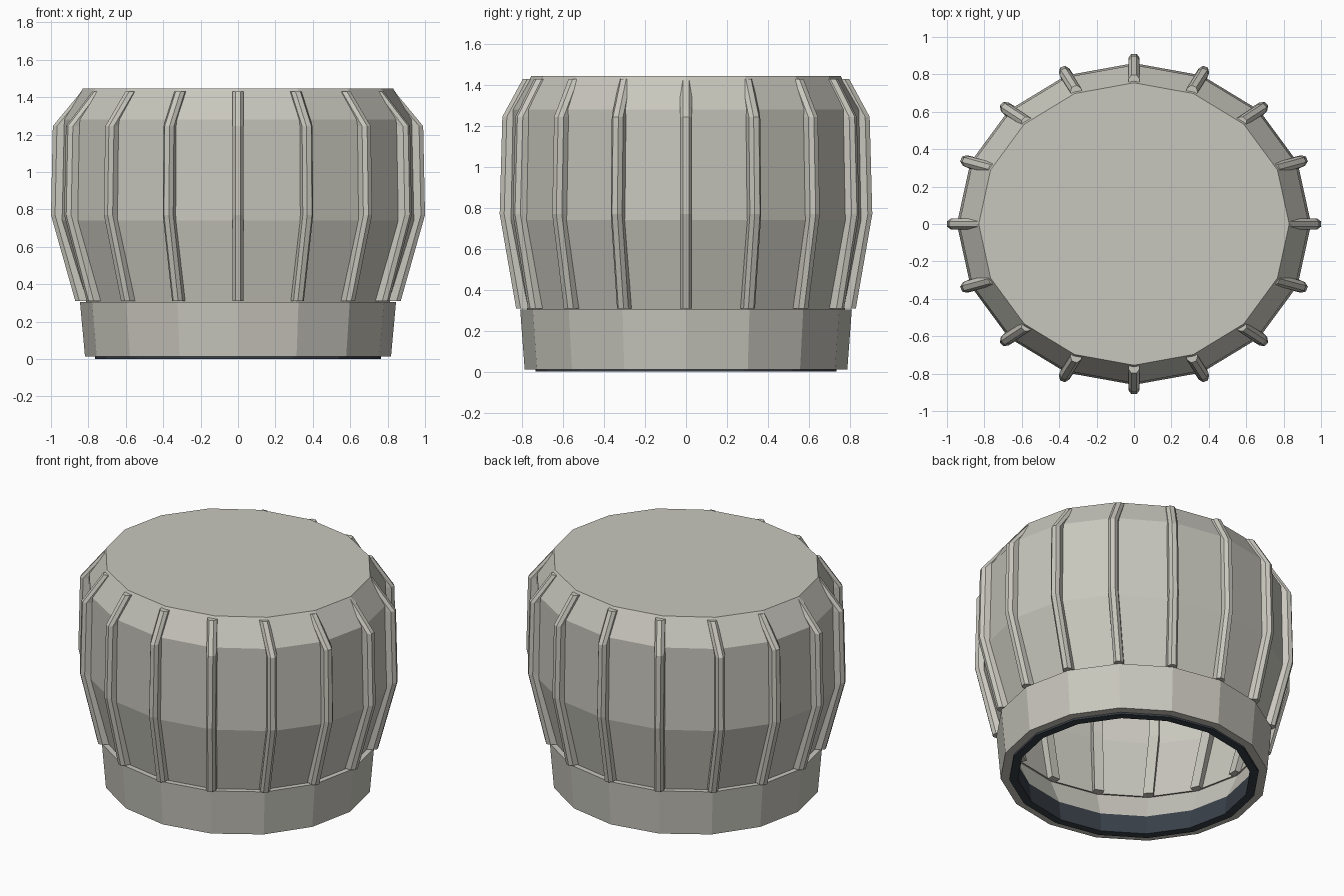
import bpy, bmesh
from math import cos, sin, pi

SIDES = 16

cube = bpy.data.objects.get("Cube")
if cube:
    bpy.data.objects.remove(cube, do_unlink=True)


def material(name, color):
    m = bpy.data.materials.new(name)
    m.use_nodes = True
    m.diffuse_color = (*color, 1)
    m.node_tree.nodes["Principled BSDF"].inputs["Base Color"].default_value = (*color, 1)
    return m


wool = material("warm grey", (0.58, 0.57, 0.51))
lining = material("dark slate", (0.04, 0.05, 0.065))


def finish(bm, name, mat):
    bmesh.ops.recalc_face_normals(bm, faces=bm.faces)
    mesh = bpy.data.meshes.new(name)
    bm.to_mesh(mesh)
    bm.free()
    mesh.materials.append(mat)
    obj = bpy.data.objects.new(name, mesh)
    bpy.context.collection.objects.link(obj)
    return obj


def bridge(bm, rings):
    for a, b in zip(rings, rings[1:]):
        n = len(a)
        for i in range(n):
            j = (i + 1) % n
            bm.faces.new((a[i], a[j], b[j], b[i]))


def oval_lathe(name, profile, mat, cap=False):
    """Loft oval rings given as (x radius, y radius, height)."""
    bm = bmesh.new()
    rings = []
    for rx, ry, z in profile:
        angles = [2 * pi * i / SIDES for i in range(SIDES)]
        rings.append([bm.verts.new((rx * cos(t), ry * sin(t), z)) for t in angles])
    bridge(bm, rings)
    if cap:
        bm.faces.new(rings[-1])
    return finish(bm, name, mat)


# Faceted crown with a flat top, open below
oval_lathe("crown", [(0.73, 0.70, 0.13), (0.81, 0.775, 0.30), (0.947, 0.86, 0.74),
                     (0.935, 0.85, 1.28), (0.83, 0.755, 1.445)], wool, cap=True)

# Turned-up band around the opening
oval_lathe("band", [(0.76, 0.73, 0.012), (0.818, 0.788, 0.012),
                    (0.845, 0.81, 0.305), (0.80, 0.765, 0.305)], wool)

# Dark lining inside the opening
oval_lathe("lining", [(0.765, 0.735, 0.02), (0.765, 0.735, 0), (0.712, 0.685, 0),
                      (0.73, 0.70, 0.13)], lining)

# Raised ribs along the corners of the crown
RIB_PATH = [(0.818, 0.778, 0.31), (0.948, 0.858, 0.77),
            (0.938, 0.845, 1.245), (0.785, 0.745, 1.43)]
RIB_SECTION = [(-0.03, -0.05), (-0.03, 0.03), (-0.014, 0.052),
               (0.014, 0.052), (0.03, 0.03), (0.03, -0.05)]
bm = bmesh.new()
for k in range(SIDES):
    c, s = cos(2 * pi * k / SIDES), sin(2 * pi * k / SIDES)
    rings = [[bm.verts.new((rx * c + out * c - side * s, ry * s + out * s + side * c, z))
              for side, out in RIB_SECTION] for rx, ry, z in RIB_PATH]
    bridge(bm, rings)
    bm.faces.new(rings[0])
    bm.faces.new(rings[-1])
finish(bm, "ribs", wool)
